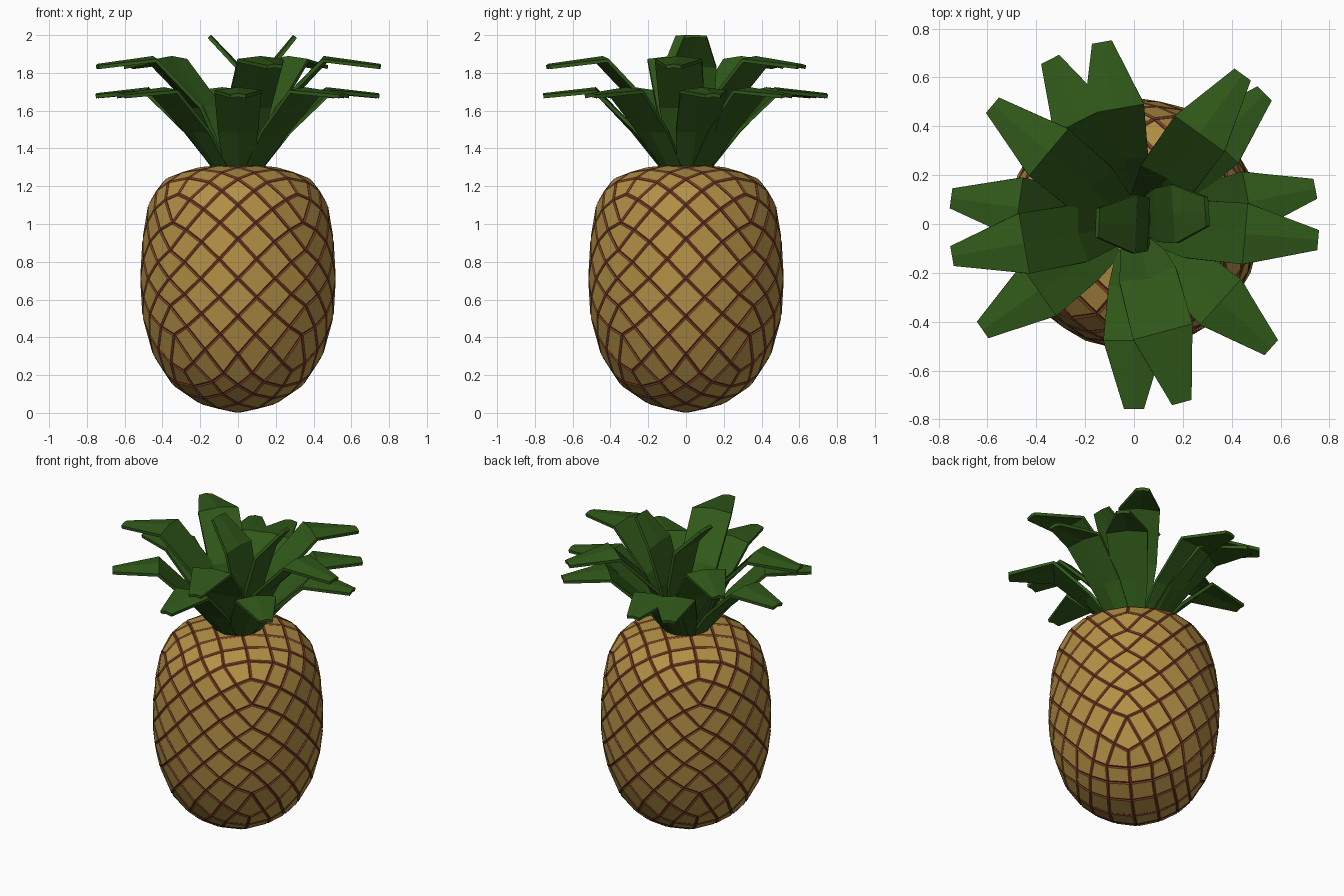
import bpy, bmesh
from math import pi, tan, atan2, hypot, degrees, radians, sin, cos
from mathutils import Vector

if "Cube" in bpy.data.objects:
    bpy.data.objects.remove(bpy.data.objects["Cube"])


def material(name, rgb):
    m = bpy.data.materials.new(name)
    m.diffuse_color = (*rgb, 1)
    m.use_nodes = True
    m.node_tree.nodes["Principled BSDF"].inputs["Base Color"].default_value = m.diffuse_color
    return m


def add_object(name, bm, mats):
    bmesh.ops.recalc_face_normals(bm, faces=bm.faces)
    me = bpy.data.meshes.new(name)
    bm.to_mesh(me)
    bm.free()
    for m in mats:
        me.materials.append(m)
    ob = bpy.data.objects.new(name, me)
    bpy.context.collection.objects.link(ob)
    return ob


skin = material("skin", (0.45, 0.28, 0.06))
groove = material("groove", (0.22, 0.05, 0.02))
green = material("leaf_green", (0.03, 0.10, 0.01))

# Body profile: latitude in degrees, radius, height
PROFILE = [(-90, 0, .005), (-75, .14, .025), (-60, .255, .08), (-45, .34, .15),
           (-35, .40, .225), (-30, .445, .31), (-15, .50, .51), (0, .512, .71),
           (15, .50, .92), (30, .47, 1.10), (38, .43, 1.185), (45, .38, 1.235),
           (60, .27, 1.285), (75, .14, 1.305), (90, 0, 1.31)]


def on_body(p):
    # cube point -> rounded sphere direction -> fruit profile
    x, y, z = (tan(c * pi / 4) for c in p)
    az, lat = atan2(y, x), degrees(atan2(z, hypot(x, y)))
    for (a, r0, z0), (b, r1, z1) in zip(PROFILE, PROFILE[1:]):
        if lat <= b + 1e-6:
            t = (lat - a) / (b - a)
            r, h = r0 + t * (r1 - r0), z0 + t * (z1 - z0)
            return Vector((r * cos(az), r * sin(az), h))


# Fruit body: gridded cube turned into a lattice of diamonds
bm = bmesh.new()


def grid_side(nu, nv, place):
    for i in range(nu):
        for j in range(nv):
            quad = [(i, j), (i + 1, j), (i + 1, j + 1), (i, j + 1)]
            bm.faces.new([bm.verts.new(place(2 * a / nu - 1, 2 * b / nv - 1))
                          for a, b in quad])


for s in (-1, 1):
    grid_side(4, 6, lambda u, v: (u, s, v))
    grid_side(4, 6, lambda u, v: (s, u, v))
    grid_side(4, 4, lambda u, v: (u, v, s))
bmesh.ops.remove_doubles(bm, verts=bm.verts, dist=1e-4)
bmesh.ops.recalc_face_normals(bm, faces=bm.faces)
old_edges = list(bm.edges)
bmesh.ops.poke(bm, faces=bm.faces[:])
bmesh.ops.dissolve_edges(bm, edges=[e for e in old_edges if e.is_valid], use_verts=False)
for v in bm.verts:
    v.co = on_body(v.co)
bmesh.ops.recalc_face_normals(bm, faces=bm.faces)
# raised scales with coloured grooves between them
rim = bmesh.ops.inset_individual(bm, faces=bm.faces[:], thickness=.008, depth=.006,
                                 use_even_offset=True)
for f in rim["faces"]:
    f.material_index = 1
add_object("fruit_body", bm, [skin, groove])


# Leaves: tapered bent strips, rows of (radius, height, half width, crown)
def leaf(bm, rows, angle, origin=(0, 0)):
    a = radians(angle)
    out, side = Vector((cos(a), sin(a), 0)), Vector((-sin(a), cos(a), 0))
    prev = None
    for r, z, w, crown in rows:
        mid = Vector((origin[0], origin[1], z)) + out * r
        row = [bm.verts.new(mid - side * w),
               bm.verts.new(mid + out * max(0, -crown) + Vector((0, 0, max(0, crown)))),
               bm.verts.new(mid + side * w)]
        if prev:
            for k in (0, 1):
                bm.faces.new((prev[k], prev[k + 1], row[k + 1], row[k]))
        prev = row


def crown_tier(name, leaves):
    bm = bmesh.new()
    for args in leaves:
        leaf(bm, *args)
    ob = add_object(name, bm, [green])
    mod = ob.modifiers.new("thickness", 'SOLIDIFY')
    mod.thickness = .02
    mod.offset = 0


LOWER = [(.10, 1.29, .07, -.02), (.26, 1.49, .105, -.02), (.48, 1.70, .125, .015), (.755, 1.675, .04, .008)]
UPPER = [(.06, 1.29, .07, -.02), (.22, 1.62, .12, -.02), (.46, 1.865, .125, .015), (.755, 1.83, .04, .008)]
LEFT = [(-.06, 1.29, .07, 0), (-.05, 1.60, .11, 0), (.0, 1.83, .12, .01), (.15, 1.99, .06, .005)]
RIGHT = [(.04, 1.29, .07, 0), (.10, 1.60, .11, 0), (.17, 1.83, .12, .01), (.30, 1.99, .06, .005)]

crown_tier("lower_leaves", [(LOWER, a) for a in (11, 45, 100, 117, 172, 215, 270, 318)])
crown_tier("upper_leaves", [(UPPER, a) for a in (54, 140, 190, 285, 355)])
crown_tier("centre_leaves", [(LEFT, 178, (0, .0)), (RIGHT, 4, (0, .03))])
